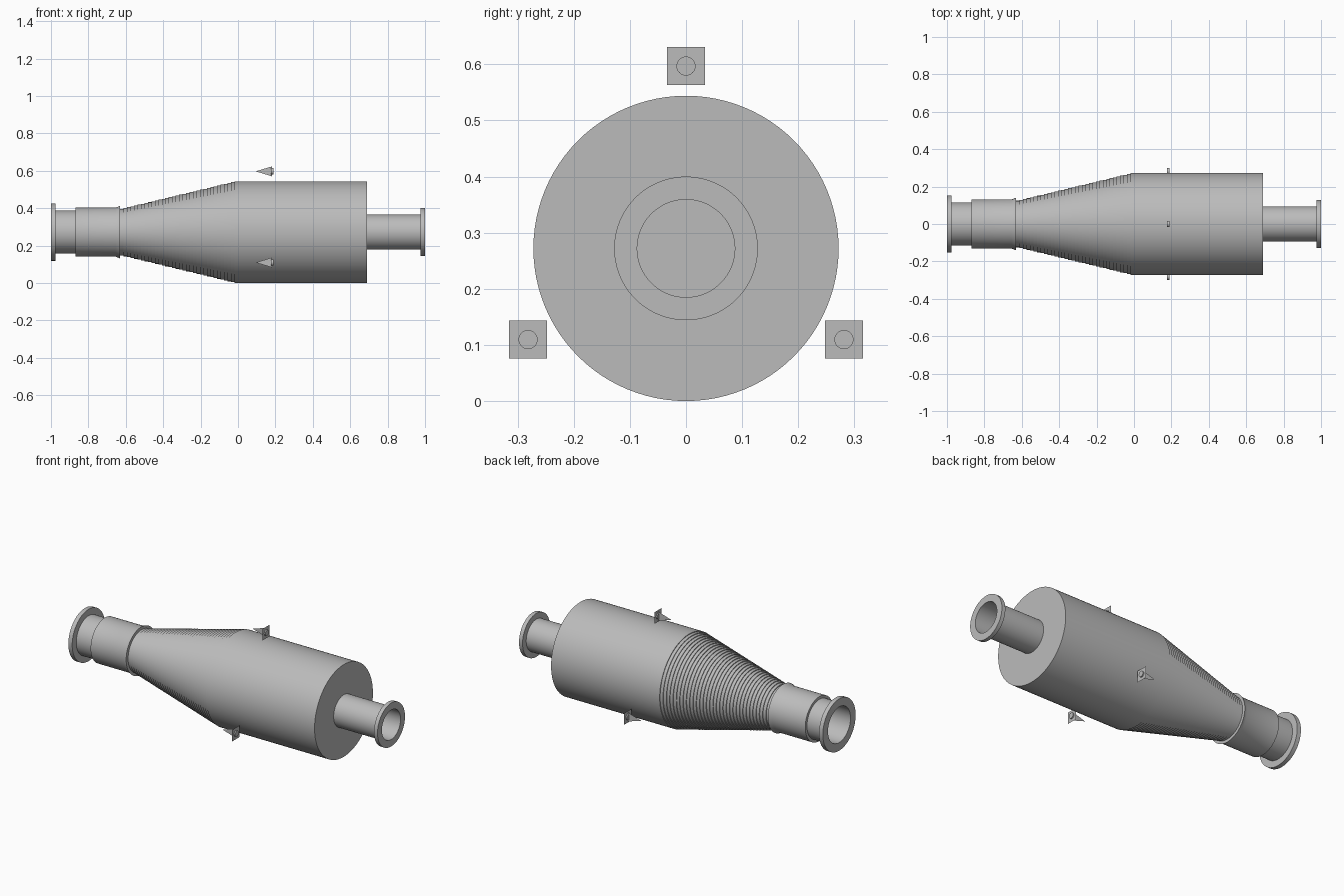
import bpy, bmesh, math

cube = bpy.data.objects.get("Cube")
if cube:
    bpy.data.objects.remove(cube, do_unlink=True)

AXIS_Z = 0.272
BODY_R = 0.272
SEGMENTS = 96

grey = bpy.data.materials.new("plain grey")
grey.use_nodes = True
grey.diffuse_color = (0.5, 0.5, 0.5, 1)
grey.node_tree.nodes["Principled BSDF"].inputs["Base Color"].default_value = (0.5, 0.5, 0.5, 1)


def add_object(name, bm, fix_normals=True):
    if fix_normals:
        bmesh.ops.recalc_face_normals(bm, faces=bm.faces)
    mesh = bpy.data.meshes.new(name)
    bm.to_mesh(mesh)
    bm.free()
    obj = bpy.data.objects.new(name, mesh)
    bpy.context.collection.objects.link(obj)
    mesh.materials.append(grey)
    bpy.ops.object.select_all(action="DESELECT")
    obj.select_set(True)
    bpy.context.view_layer.objects.active = obj
    bpy.ops.object.shade_smooth_by_angle(angle=math.radians(30))
    return obj


def lathe(name, profile, y=0, z=AXIS_Z, segments=SEGMENTS):
    """Spin (x, radius) points about a line parallel to x."""
    bm = bmesh.new()
    verts = [bm.verts.new((x, y, z + r)) for x, r in profile]
    edges = [bm.edges.new(pair) for pair in zip(verts, verts[1:])]
    bmesh.ops.spin(bm, geom=verts + edges, cent=(0, y, z), axis=(1, 0, 0),
                   angle=math.tau, steps=segments, use_merge=True)
    bmesh.ops.remove_doubles(bm, verts=bm.verts, dist=1e-5)
    return add_object(name, bm)


# Main barrel with a stepped taper of ever wider rings
TAPER_START, RINGS, NECK_R = -0.63, 34, 0.12
barrel = [(TAPER_START, 0)]
for i in range(RINGS):
    x0 = TAPER_START * (1 - i / RINGS)
    x1 = TAPER_START * (1 - (i + 1) / RINGS)
    r = NECK_R + (BODY_R - NECK_R) * (i + 1) / RINGS
    barrel += [(x0, r), (x1, r)]
barrel += [(0.69, BODY_R), (0.69, 0)]
lathe("barrel", barrel)

# Wide inlet: hollow flange, pipe and collar with a flared lip
lathe("inlet_pipe", [
    (-0.63, 0), (-0.63, 0.105), (-1, 0.105), (-1, 0.153), (-0.975, 0.153),
    (-0.975, 0.115), (-0.87, 0.115), (-0.87, 0.131), (-0.655, 0.131),
    (-0.632, 0.14), (-0.632, 0.12), (-0.62, 0.12), (-0.62, 0)])

# Narrow outlet: hollow pipe ending in a flange
lathe("outlet_pipe", [
    (0.68, 0), (0.68, 0.094), (0.977, 0.094), (0.977, 0.128),
    (1, 0.128), (1, 0.087), (0.695, 0.087), (0.695, 0)])

# Three markers around the barrel: thin square, upright fin and round stud
PLATE_X, HALF = 0.183, 0.034
for i, name in enumerate(("top", "left", "right")):
    a = math.tau * i / 3
    y, z = 0.325 * math.sin(a), AXIS_Z + 0.325 * math.cos(a)
    bm = bmesh.new()
    bm.faces.new([bm.verts.new((PLATE_X, y + HALF * s, z + HALF * t))
                  for s, t in ((-1, -1), (1, -1), (1, 1), (-1, 1))])
    add_object(name + "_marker_plate", bm, False)
    bm = bmesh.new()
    bm.faces.new([bm.verts.new((x, y, z + dz))
                  for x, dz in ((0.095, 0), (PLATE_X, -0.027), (PLATE_X, 0.027))])
    add_object(name + "_marker_fin", bm, False)
    lathe(name + "_marker_stud",
          [(0.176, 0), (0.176, 0.017), (0.19, 0.017), (0.19, 0)], y, z, 32)
